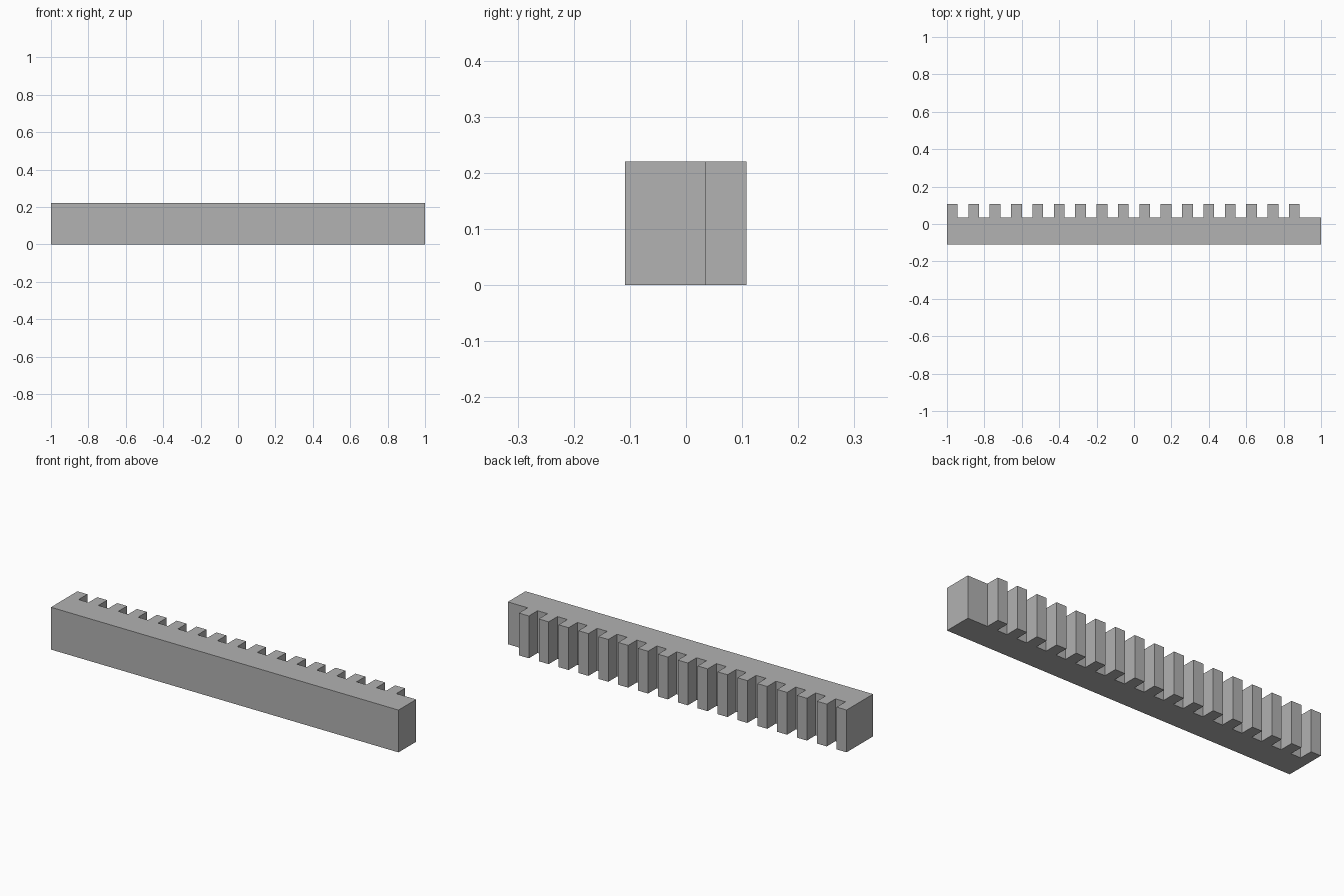
import bpy
import bmesh

cube = bpy.data.objects.get("Cube")
if cube:
    bpy.data.objects.remove(cube, do_unlink=True)

# Proportions: tooth and gap have equal width
LENGTH, HEIGHT = 2.0, 0.22
FRONT, ROOT, TIP = -0.109, 0.036, 0.108
TEETH = 17
WIDTH = LENGTH / (2 * TEETH + 1)

# Plain grey material
grey = bpy.data.materials.new("grey")
grey.use_nodes = True
color = (0.445, 0.445, 0.445, 1)
grey.diffuse_color = color
grey.node_tree.nodes["Principled BSDF"].inputs["Base Color"].default_value = color

# Comb outline: straight front edge, then teeth along the back edge
left = -LENGTH / 2
outline = [(left, FRONT), (-left, FRONT), (-left, ROOT)]
for i in reversed(range(TEETH)):
    x0 = left + 2 * i * WIDTH
    x1 = x0 + WIDTH
    outline += [(x1, ROOT), (x1, TIP), (x0, TIP)]
    if i:
        outline.append((x0, ROOT))

# Extrude the outline upwards into a solid toothed bar
bm = bmesh.new()
base = bm.faces.new([bm.verts.new((x, y, 0)) for x, y in outline])
top = bmesh.ops.extrude_face_region(bm, geom=[base], use_keep_orig=True)["geom"]
bmesh.ops.translate(bm, vec=(0, 0, HEIGHT),
                    verts=[v for v in top if isinstance(v, bmesh.types.BMVert)])
bmesh.ops.recalc_face_normals(bm, faces=bm.faces[:])

mesh = bpy.data.meshes.new("toothed_rack")
bm.to_mesh(mesh)
bm.free()
mesh.materials.append(grey)
rack = bpy.data.objects.new("toothed_rack", mesh)
bpy.context.collection.objects.link(rack)
